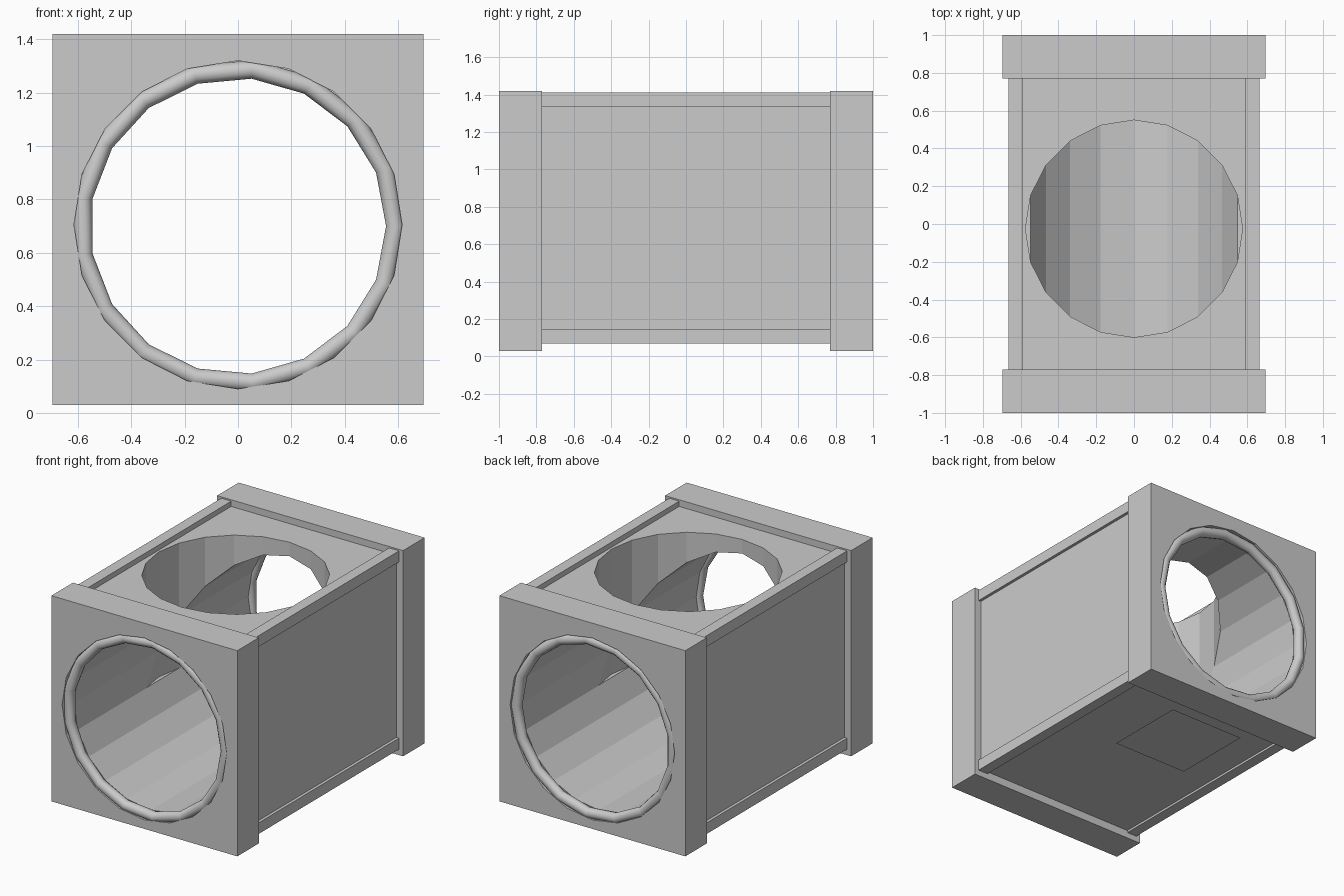
import bpy
from math import pi

if "Cube" in bpy.data.objects:
    bpy.data.objects.remove(bpy.data.objects["Cube"])

BORE_Z = 0.705


def box(name, x0, x1, y0, y1, z0, z1):
    bpy.ops.mesh.primitive_cube_add(
        size=1, location=((x0 + x1) / 2, (y0 + y1) / 2, (z0 + z1) / 2))
    ob = bpy.context.object
    ob.name = name
    ob.scale = (x1 - x0, y1 - y0, z1 - z0)
    bpy.ops.object.transform_apply(location=False, rotation=False, scale=True)
    return ob


def cylinder(name, radius, depth, loc, rot=(0, 0, 0)):
    bpy.ops.mesh.primitive_cylinder_add(
        vertices=20, radius=radius, depth=depth, location=loc, rotation=rot)
    ob = bpy.context.object
    ob.name = name
    ob.hide_render = True
    return ob


def cut(target, cutter):
    mod = target.modifiers.new("cut", 'BOOLEAN')
    mod.operation = 'DIFFERENCE'
    mod.solver = 'EXACT'
    mod.object = cutter
    bpy.context.view_layer.objects.active = target
    bpy.ops.object.modifier_apply(modifier=mod.name)
    bpy.data.objects.remove(cutter)


# Central body with a lengthwise bore and a round opening in the top
body = box("body", -0.645, 0.645, -0.77, 0.77, 0.085, 1.375)
cut(body, cylinder("bore_cutter", 0.575, 3, (0, 0, BORE_Z), (pi / 2, 0, 0)))
cut(body, cylinder("top_cutter", 0.575, 1.07, (0, -0.025, 0.53 + 0.535)))

# Corner rails along the four long edges
for side, x0 in (("left", -0.665), ("right", 0.59)):
    for level, z0 in (("lower", 0.07), ("upper", 1.335)):
        box(f"{level}_{side}_rail", x0, x0 + 0.075, -0.77, 0.77, z0, z0 + 0.075)

# End plates with a stepped hole, and a rounded seal ring in each
for name, s in (("front", -1), ("back", 1)):
    ya, yb = sorted((s * 0.77, s * 1.0))
    plate = box(f"{name}_plate", -0.695, 0.695, ya, yb, 0.03, 1.42)
    cut(plate, cylinder("bore_cutter", 0.575, 3, (0, 0, BORE_Z), (pi / 2, 0, 0)))
    cut(plate, cylinder("step_cutter", 0.615, 0.2, (0, s * 1.03, BORE_Z), (pi / 2, 0, 0)))
    bpy.ops.mesh.primitive_torus_add(
        major_segments=17, minor_segments=12, major_radius=0.59, minor_radius=0.035,
        location=(0, s * 0.965, 0.70), rotation=(pi / 2, 0, 0))
    bpy.context.object.name = f"{name}_ring"
    bpy.ops.object.shade_smooth()

# Flat square pad under the body
bpy.ops.mesh.primitive_plane_add(size=0.57, location=(0, 0.445, 0))
bpy.context.object.name = "base_pad"
